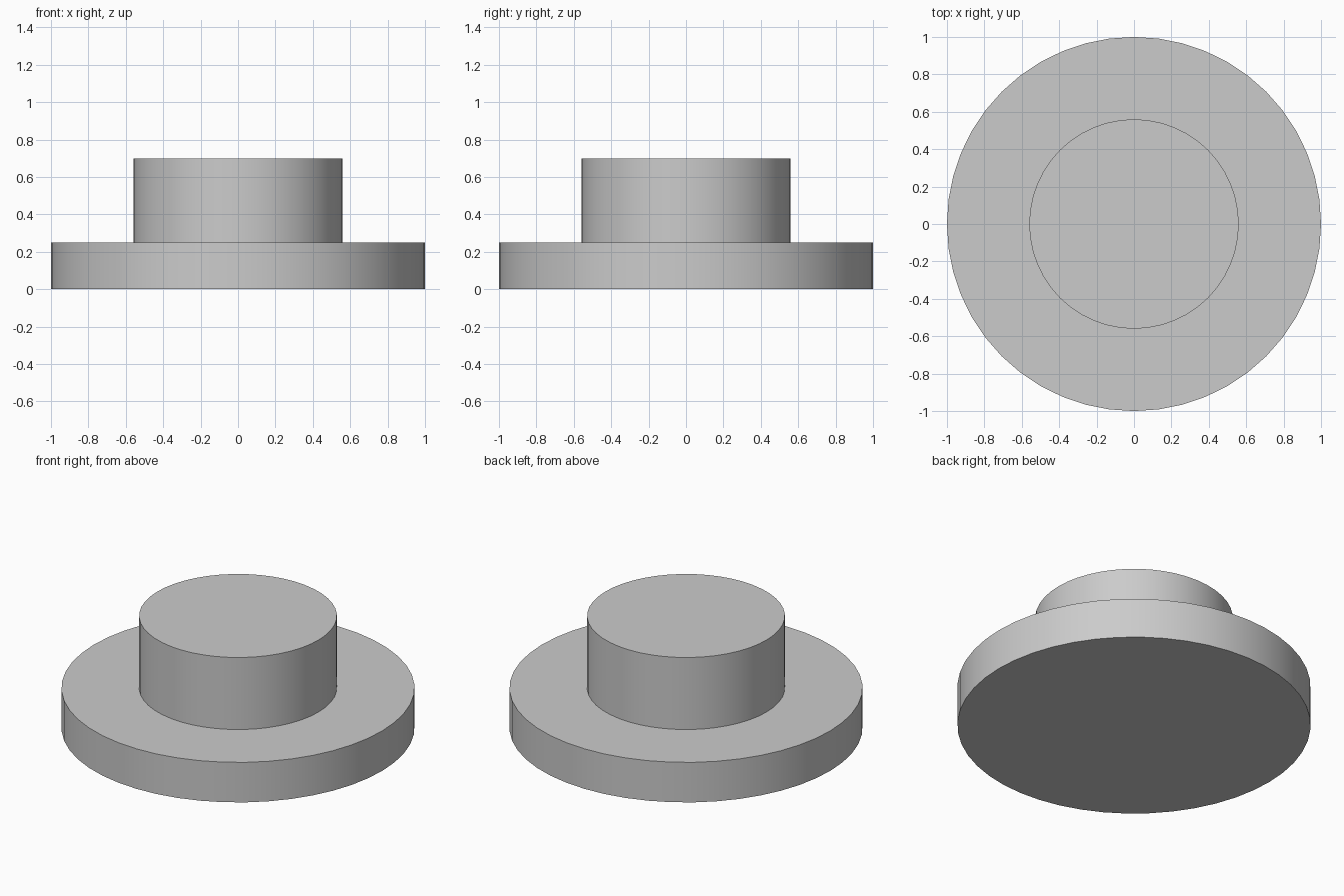
import bpy
import math

# Remove the default cube
cube = bpy.data.objects.get("Cube")
if cube:
    bpy.data.objects.remove(cube, do_unlink=True)

# Single grey material
grey = bpy.data.materials.new("plain_grey")
grey.use_nodes = True
colour = (0.6, 0.6, 0.6, 1)
grey.diffuse_color = colour
grey.node_tree.nodes["Principled BSDF"].inputs["Base Color"].default_value = colour


def disc(name, radius, bottom, top):
    """Smooth-sided capped cylinder between two heights."""
    bpy.ops.mesh.primitive_cylinder_add(
        vertices=48, radius=radius, depth=top - bottom,
        location=(0, 0, (bottom + top) / 2))
    obj = bpy.context.object
    obj.name = name
    obj.data.materials.append(grey)
    bpy.ops.object.shade_smooth_by_angle(angle=math.radians(30))
    return obj


# Wide flange and the narrower boss standing on it
disc("base_flange", 1.0, 0, 0.25)
disc("upper_boss", 0.56, 0.25, 0.7)
